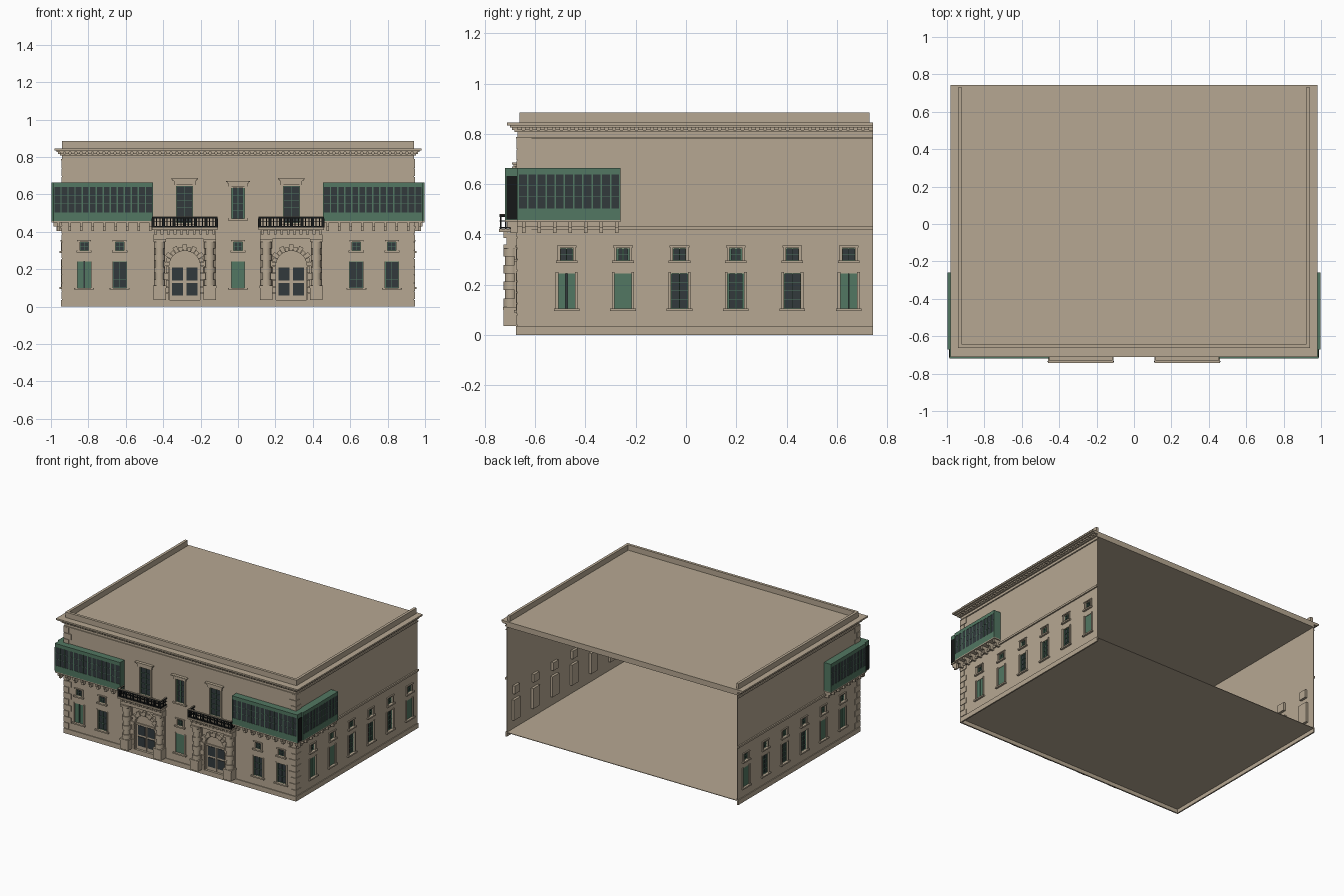
import bpy, bmesh, math

cube = bpy.data.objects.get("Cube")
if cube:
    bpy.data.objects.remove(cube)


def material(name, rgb):
    m = bpy.data.materials.new(name)
    m.use_nodes = True
    m.diffuse_color = (*rgb, 1)
    m.node_tree.nodes["Principled BSDF"].inputs["Base Color"].default_value = (*rgb, 1)
    return m


STONE = material("limestone", (0.47, 0.39, 0.288))
GREEN = material("green_paint", (0.085, 0.185, 0.122))
GLASS = material("dark_glass", (0.032, 0.042, 0.046))
IRON = material("black_iron", (0.008, 0.009, 0.009))

HALF, FRONT, BACK, ROOF = 0.94, 0.67, 0.743, 0.845
SIDES = ("right", "left")
parts = {}
holes = {"front": [], "right": [], "left": []}


def mesh_of(name, mat):
    return parts.setdefault(name, (mat, bmesh.new()))[1]


def at(side, u, d, z):
    """Facade coordinates: u along the wall, d outward from it."""
    if side == "front":
        return (u, -FRONT - d, z)
    return (HALF + d, u, z) if side == "left" else (-HALF - d, u, z)


def prism(name, mat, side, outline, d0, d1):
    bm = mesh_of(name, mat)
    rings = [[bm.verts.new(at(side, u, d, z)) for u, z in outline] for d in (d0, d1)]
    bm.faces.new(rings[0])
    bm.faces.new(rings[1][::-1])
    n = len(outline)
    for i in range(n):
        j = (i + 1) % n
        bm.faces.new((rings[0][j], rings[0][i], rings[1][i], rings[1][j]))


def box(name, mat, side, u0, u1, d0, d1, z0, z1):
    prism(name, mat, side, [(u0, z0), (u1, z0), (u1, z1), (u0, z1)], d0, d1)


def band(name, out, z0, z1):
    """Moulding that runs round the front and both sides."""
    box(name, STONE, "front", -HALF - out, HALF + out, -.004, out, z0, z1)
    for s in SIDES:
        box(name, STONE, s, -FRONT, BACK, -.004, out, z0, z1)


def window(side, u, z0, z1, w, style, hood=0):
    a, b = u - w / 2, u + w / 2
    holes[side].append((a, b, z0, z1))
    box("window_backing", STONE, side, a - .005, b + .005, -.022, -.014, z0 - .005, z1 + .005)
    for e in (a - .005, b):
        box("window_reveals", STONE, side, e, e + .005, -.014, 0, z0 - .005, z1 + .005)
    for e in (z0 - .005, z1):
        box("window_reveals", STONE, side, a, b, -.014, 0, e, e + .005)
    box("window_panes", GLASS, side, a, b, -.014, -.011, z0, z1)
    # stone surround and sill
    for e in (a - .011, b):
        box("window_surrounds", STONE, side, e, e + .011, -.004, .006, z0, z1 + .006)
    if z1 - z0 < .06:
        box("window_surrounds", STONE, side, a - .014, b + .014, -.004, .009, z1 + .003, z1 + .01)
    box("window_sills", STONE, side, a - .018, b + .018, -.004, .014, z0 - .01, z0)
    if style in ("shut", "ajar"):
        gap = .004 if style == "ajar" else .0005
        for p, q in ((a, u - gap), (u + gap, b)):
            box("shutters", GREEN, side, p, q, -.011, -.003, z0, z1)
    else:
        t = .008 if style == "green" else .003
        for e in (a, b - t):
            box("window_frames", GREEN, side, e, e + t, -.011, -.005, z0, z1)
        box("window_frames", GREEN, side, u - t / 2, u + t / 2, -.011, -.005, z0, z1)
        rows = max(2, round((z1 - z0) / .04))
        for i in range(rows + 1):
            z = z0 + (z1 - z0 - .002) * i / rows
            box("window_frames", GREEN, side, a, b, -.011, -.006, z, z + .002)
    if hood:
        box("window_hoods", STONE, side, a - .015, b + .015, 0, .01, z1 + .006, z1 + .02)
        for i in range(3):
            g = .014 + .007 * i
            box("window_hoods", STONE, side, a - g, b + g, 0, .01 + .006 * i,
                z1 + .018 + i * hood, z1 + .018 + (i + 1) * hood)


# windows
for u, style in zip((-.823, -.633, 0, .633, .823), ("ajar", "dark", "shut", "dark", "dark")):
    window("front", u, .1, .24, .072, style)
    window("front", u, .3, .345, .046, "dark")
for u in (-.285, .285):
    window("front", u, .45, .645, .086, "dark", .008)
window("front", 0, .47, .635, .072, "green", .006)
for s in SIDES:
    for i, style in enumerate(("ajar", "shut", "dark", "green", "dark", "shut")):
        u = -.475 + i * .2245
        window(s, u, .105, .245, .066, style)
        window(s, u, .296, .345, .05, "green" if i in (1, 3) else "dark")

# portals
for cx in (-.285, .285):
    r, spring, top = .083, .215, .315
    holes["front"].append((cx - r, cx + r, .035, top))
    arc = [(cx + r * math.cos(math.pi * i / 16), spring + r * math.sin(math.pi * i / 16)) for i in range(17)]
    prism("arch_spandrel", STONE, "front", arc + [(cx - r, top), (cx + r, top)], -.02, 0)
    box("door_leaves", STONE, "front", cx - r - .005, cx + r + .005, -.024, -.016, .03, top)
    box("door_leaves", STONE, "front", cx - r, cx + r, -.016, -.008, .212, .224)
    box("door_leaves", STONE, "front", cx - .004, cx + .004, -.016, -.01, .035, .212)
    for s in (-1, 1):
        box("door_reveals", STONE, "front", cx + s * r - .002, cx + s * r + .002, -.016, 0, .035, top)
        for z in (.058, .14):
            p = cx + s * .039
            box("door_panels", GLASS, "front", p - .03, p + .03, -.016, -.012, z, z + .068)
    # arch stones alternate in length
    for i in range(13):
        a0, a1 = (math.pi * (i + k) / 13 for k in (.04, .96))
        r1 = .118 if i % 2 == 0 else .106
        wedge = [(cx + q * math.cos(a), spring + q * math.sin(a)) for q, a in ((r, a0), (r1, a0), (r1, a1), (r, a1))]
        prism("arch_stones", STONE, "front", wedge, 0, .016 if i % 2 == 0 else .01)
    for s in (-1, 1):
        for i in range(5):
            z = .035 + i * .036
            w = .026 if i % 2 else .018
            p, q = sorted((cx + s * r, cx + s * (r + w)))
            box("door_jamb_stones", STONE, "front", p, q, 0, .012, z + .001, z + .035)
        # banded columns on pedestals
        px = cx + s * .134
        box("column_pedestals", STONE, "front", px - .033, px + .033, 0, .055, .035, .1)
        box("column_pedestals", STONE, "front", px - .036, px + .036, 0, .058, .1, .112)
        box("column_capitals", STONE, "front", px - .034, px + .034, 0, .056, .345, .36)
        box("column_pilasters", STONE, "front", px - .03, px + .03, 0, .012, .1, .36)
        bm = mesh_of("columns", STONE)
        for i in range(7):
            rad, z, h = (.03 if i % 2 == 0 else .024), .112 + i * .0333, .0333
            new = bmesh.ops.create_cone(bm, cap_ends=True, segments=16, radius1=rad, radius2=rad, depth=h)
            bmesh.ops.translate(bm, verts=new["verts"], vec=at("front", px, .026, z + h / 2))
    # entablature, brackets and balcony floor
    box("portal_entablature", STONE, "front", cx - .168, cx + .168, 0, .045, .36, .385)
    box("portal_entablature", STONE, "front", cx - .165, cx + .165, 0, .04, .385, .408)
    for i in range(10):
        u = cx - .156 + i * .312 / 9
        box("balcony_brackets", STONE, "front", u - .007, u + .007, .04, .056, .385, .41)
    box("balcony_floor", STONE, "front", cx - .176, cx + .176, 0, .074, .41, .422)
    # iron railing under a stone-coloured handrail
    for name, mat, z, h in (("balcony_railing", IRON, .424, .006), ("balcony_railing", IRON, .452, .003),
                            ("balcony_railing", IRON, .47, .009), ("balcony_handrail", STONE, .479, .003)):
        box(name, mat, "front", cx - .175, cx + .175, .06, .072, z, z + h)
        for s in (-1, 1):
            u = cx + s * .171
            box(name, mat, "front", u - .004, u + .004, 0, .06, z, z + h)
    for i in range(19):
        u, w = cx - .17 + i * .34 / 18, (.008 if i % 3 == 0 else .003)
        box("balcony_railing", IRON, "front", u - w, u + w, .063, .069, .422, .472)
    for s in (-1, 1):
        for d in (.012, .028, .044):
            u = cx + s * .171
            box("balcony_railing", IRON, "front", u - .002, u + .002, d, d + .005, .422, .472)


def glazed_balcony(side, u0, u1, depth, count):
    box("balcony_body", GREEN, side, u0, u1, 0, depth - .004, .458, .66)
    box("balcony_body", GREEN, side, u0, u1, 0, depth, .639, .664)
    box("balcony_body", GREEN, side, u0, u1, 0, depth, .458, .503)
    box("balcony_base", STONE, side, u0, u1, 0, depth, .45, .458)
    box("balcony_glazing", GLASS, side, u0 + .006, u1 - .006, depth - .004, depth - .002, .503, .639)
    for i in range(count + 1):
        u = u0 + .003 + (u1 - u0 - .006) * i / count
        box("balcony_mullions", GREEN, side, u - .003, u + .003, depth - .004, depth, .503, .639)
    for z in (.55, .595):
        box("balcony_mullions", GREEN, side, u0, u1, depth - .004, depth - .001, z - .001, z + .001)
    n = round((u1 - u0) / .062)
    for i in range(n):
        u = u0 + .025 + i * (u1 - u0 - .04) / (n - 1)
        box("balcony_corbels", STONE, side, u - .007, u + .007, 0, depth * .55, .405, .45)
        box("balcony_corbels", STONE, side, u - .007, u + .007, 0, depth * .85, .428, .45)


glazed_balcony("front", .455, .986, .05, 14)
glazed_balcony("front", -.986, -.455, .05, 14)
for s in SIDES:
    glazed_balcony(s, -FRONT, -.26, .056, 11)
    box("balcony_end_panel", IRON, s, -.715, -.672, .046, .05, .46, .632)

# corner quoins alternate long and short
for i in range(17):
    z, w = .038 + i * .0438, (.055 if i % 2 else .035)
    for s in (-1, 1):
        p, q = sorted((s * (HALF - w), s * (HALF + .005)))
        box("corner_quoins", STONE, "front", p, q, 0, .005, z + .002, z + .042)
    for s in SIDES:
        box("corner_quoins", STONE, s, -FRONT, -FRONT + .09 - w, 0, .005, z + .002, z + .042)

# plinth, string courses and stepped cornice
band("plinth", .006, 0, .035)
for s in SIDES:
    box("side_string_course", STONE, s, -FRONT, BACK, 0, .01, .418, .432)
band("upper_string_course", .006, .782, .788)
band("cornice", .012, .808, .815)
band("cornice", .03, .826, .834)
band("cornice", .042, .834, ROOF)
for i in range(64):
    u = -HALF - .012 + i * .03
    box("dentils", STONE, "front", u, u + .018, 0, .022, .815, .826)
for s in SIDES:
    for i in range(47):
        u = -FRONT + i * .03
        box("dentils", STONE, s, u, u + .018, 0, .022, .815, .826)

# parapet, roof and raised floor
box("parapet", STONE, "front", -HALF, HALF, -.027, -.007, ROOF, .885)
for s in SIDES:
    box("parapet", STONE, s, .007 - FRONT, .73, -.02, 0, ROOF, .885)
box("roof", STONE, "front", -HALF, HALF, -FRONT - BACK, 0, .805, ROOF)
box("floor", STONE, "front", -HALF, HALF, -FRONT - BACK, 0, .028, .032)

# pierced walls
for side, cuts in holes.items():
    lo, hi = (-HALF, HALF) if side == "front" else (-FRONT, BACK)
    us = sorted({lo, hi} | {round(c, 4) for h in cuts for c in h[:2]})
    zs = sorted({0, .83} | {round(c, 4) for h in cuts for c in h[2:]})
    bm = mesh_of(side + "_wall", STONE)
    for a, b in zip(us, us[1:]):
        for c, d in zip(zs, zs[1:]):
            u, z = (a + b) / 2, (c + d) / 2
            if not any(h[0] < u < h[1] and h[2] < z < h[3] for h in cuts):
                bm.faces.new([bm.verts.new(at(side, p, -.002, q)) for p, q in ((a, c), (b, c), (b, d), (a, d))])
    bmesh.ops.remove_doubles(bm, verts=bm.verts[:], dist=.00005)

# turn every part into an object
for name, (mat, bm) in parts.items():
    bmesh.ops.recalc_face_normals(bm, faces=bm.faces[:])
    me = bpy.data.meshes.new(name)
    bm.to_mesh(me)
    bm.free()
    me.materials.append(mat)
    ob = bpy.data.objects.new(name, me)
    bpy.context.collection.objects.link(ob)
    if name.endswith("_wall"):
        mod = ob.modifiers.new("thickness", "SOLIDIFY")
        mod.thickness, mod.offset = .004, 0
    if name == "columns":
        bpy.context.view_layer.objects.active = ob
        ob.select_set(True)
        bpy.ops.object.shade_smooth_by_angle()
        ob.select_set(False)
